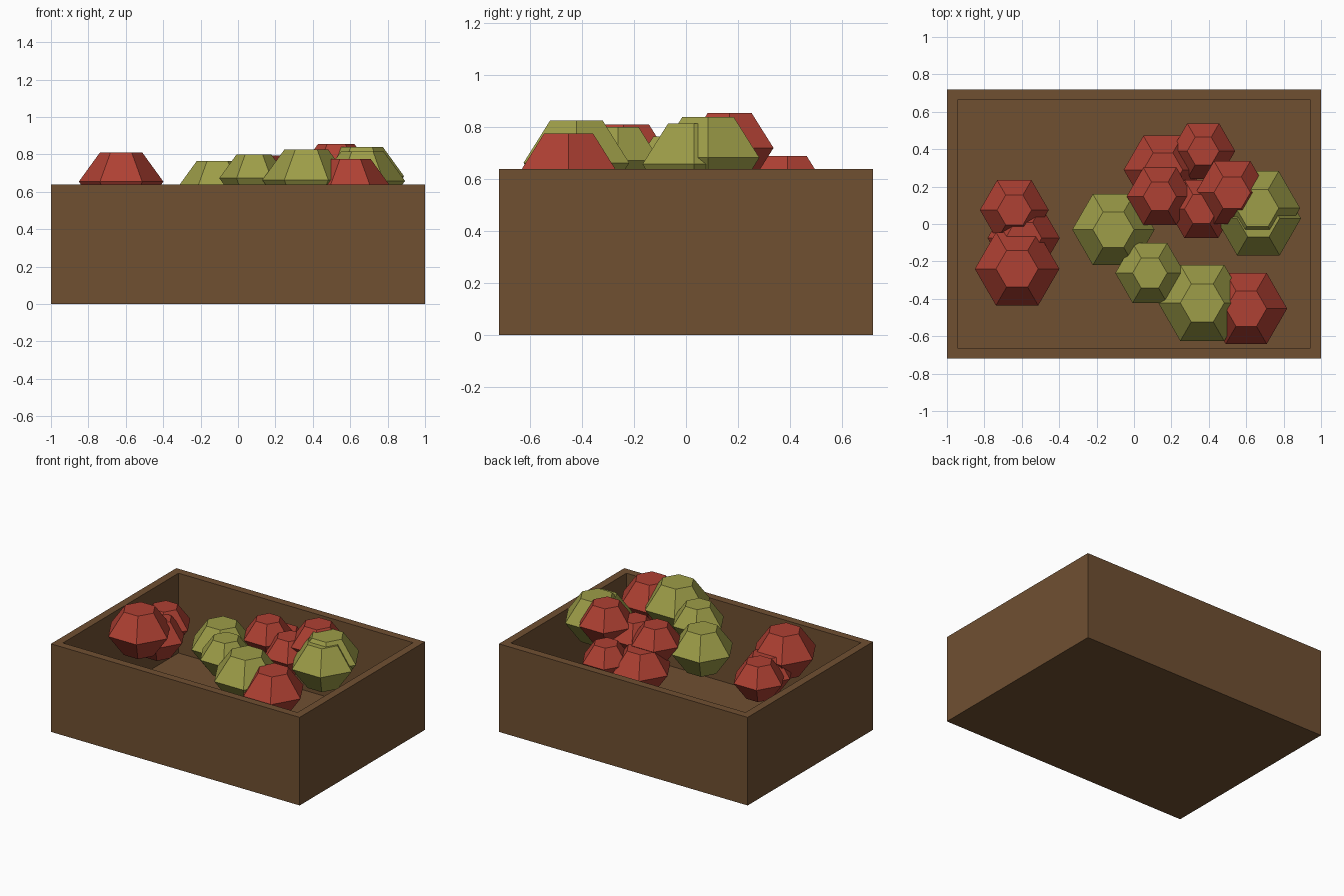
import bpy, bmesh, math

if "Cube" in bpy.data.objects:
    bpy.data.objects.remove(bpy.data.objects["Cube"])


def material(name, rgb):
    m = bpy.data.materials.new(name)
    m.diffuse_color = (*rgb, 1)
    m.use_nodes = True
    m.node_tree.nodes["Principled BSDF"].inputs["Base Color"].default_value = m.diffuse_color
    return m


BROWN = material("crate brown", (0.16, 0.079, 0.031))
RED = material("apple red", (0.43, 0.052, 0.033))
GREEN = material("apple green", (0.34, 0.34, 0.065))


def finish(bm, name, mat):
    bmesh.ops.recalc_face_normals(bm, faces=bm.faces)
    me = bpy.data.meshes.new(name)
    bm.to_mesh(me)
    bm.free()
    me.materials.append(mat)
    ob = bpy.data.objects.new(name, me)
    bpy.context.collection.objects.link(ob)
    return ob


# Open crate: box whose top is inset for the rim and sunk to the floor
W, D, H, RIM, FLOOR = 2.0, 1.44, 0.64, 0.08, 0.06
bm = bmesh.new()
bmesh.ops.create_cube(bm, size=1)
for v in bm.verts:
    v.co = (v.co.x * W, v.co.y * D, (v.co.z + 0.5) * H)
top = max(bm.faces, key=lambda f: f.calc_center_median().z)
bmesh.ops.inset_region(bm, faces=[top], thickness=RIM)
ext = bmesh.ops.extrude_discrete_faces(bm, faces=[top])
for v in ext["faces"][0].verts:
    v.co.z = FLOOR
finish(bm, "crate", BROWN)


# Six-sided fruit: narrow cap, wide middle, narrow base
def fruit(name, mat, x, y, z_top, r):
    bm = bmesh.new()
    h = 0.69 * r
    rings = []
    for z, rr in ((z_top - 2 * h, 0.5 * r), (z_top - h, r), (z_top, 0.5 * r)):
        rings.append([bm.verts.new((x + rr * math.cos(i * math.pi / 3),
                                    y + rr * math.sin(i * math.pi / 3), z))
                      for i in range(6)])
    for a, b in zip(rings, rings[1:]):
        for i in range(6):
            j = (i + 1) % 6
            bm.faces.new((a[i], a[j], b[j], b[i]))
    bm.faces.new(rings[0][::-1])
    bm.faces.new(rings[-1])
    finish(bm, name, mat)


# x, y, top height, radius
reds = [(-0.625, -0.24, 0.81, 0.226), (-0.64, 0.075, 0.705, 0.184),
        (-0.59, -0.075, 0.69, 0.193), (0.60, -0.452, 0.775, 0.219),
        (0.525, 0.168, 0.855, 0.195), (0.37, 0.39, 0.69, 0.171),
        (0.155, 0.29, 0.67, 0.21), (0.138, 0.148, 0.795, 0.177),
        (0.36, 0.08, 0.755, 0.18)]
greens = [(-0.11, -0.03, 0.765, 0.22), (0.085, -0.262, 0.80, 0.185),
          (0.365, -0.422, 0.825, 0.235), (0.66, 0.085, 0.84, 0.228),
          (0.665, 0.03, 0.815, 0.228)]
for i, p in enumerate(reds):
    fruit(f"red_apple_{i + 1}", RED, *p)
for i, p in enumerate(greens):
    fruit(f"green_apple_{i + 1}", GREEN, *p)
